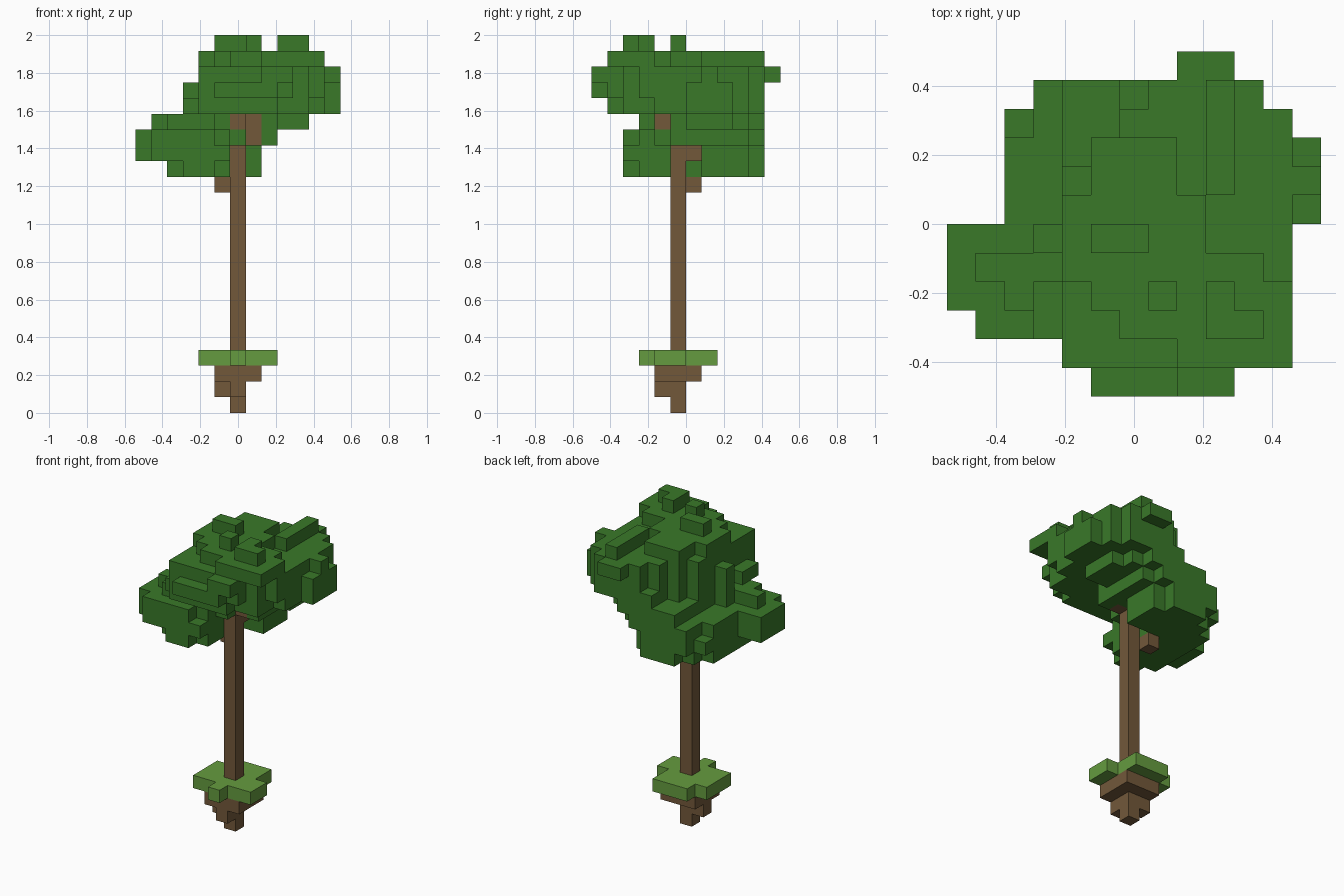
import bpy, bmesh
from mathutils import Vector

UNIT = 1 / 12  # edge of one block

default_cube = bpy.data.objects.get("Cube")
if default_cube:
    bpy.data.objects.remove(default_cube, do_unlink=True)


def make_material(name, red, green, blue):
    material = bpy.data.materials.new(name)
    material.use_nodes = True
    colour = (red, green, blue, 1)
    material.diffuse_color = colour
    for node in material.node_tree.nodes:
        if node.type == "BSDF_PRINCIPLED":
            node.inputs["Base Color"].default_value = colour
            node.inputs["Roughness"].default_value = 0.9
    return material


def fill(boxes):
    """Collect the grid cells in inclusive x, y, z ranges."""
    cells = set()
    for x_low, x_high, y_low, y_high, z_low, z_high in boxes:
        for x in range(x_low, x_high + 1):
            for y in range(y_low, y_high + 1):
                for z in range(z_low, z_high + 1):
                    cells.add((x, y, z))
    return cells


def build_blocks(name, cells, material):
    """Skin a set of grid cells with only its outer faces."""
    bm = bmesh.new()
    for cell in sorted(cells):
        centre = Vector(cell) + Vector((0, 0.5, 0.5))
        for axis in range(3):
            for sign in (-1, 1):
                normal, side, up = Vector(), Vector(), Vector()
                normal[axis] = sign
                side[(axis + 1) % 3] = sign
                up[(axis + 2) % 3] = 1
                neighbour = tuple(int(c + n) for c, n in zip(cell, normal))
                if neighbour in cells:
                    continue
                corners = (-side - up, side - up, side + up, up - side)
                bm.faces.new([bm.verts.new((centre + (normal + corner) / 2) * UNIT)
                              for corner in corners])
    bmesh.ops.remove_doubles(bm, verts=bm.verts[:], dist=UNIT / 100)
    bmesh.ops.dissolve_limit(bm, angle_limit=0.01, verts=bm.verts[:], edges=bm.edges[:])
    mesh = bpy.data.meshes.new(name)
    bm.to_mesh(mesh)
    bm.free()
    mesh.materials.append(material)
    obj = bpy.data.objects.new(name, mesh)
    bpy.context.collection.objects.link(obj)
    return obj


bark = make_material("bark brown", 0.17, 0.098, 0.042)
grass = make_material("grass green", 0.13, 0.33, 0.05)
leaves = make_material("leaf green", 0.041, 0.19, 0.022)

# Roots hanging below the grass
roots = fill([
    (0, 0, -1, -1, 0, 2),
    (-1, 0, -1, -1, 1, 1),
    (0, 0, -2, -2, 1, 1),
    (-1, 1, -2, 0, 2, 2),
])
build_blocks("roots", roots, bark)

# Grass patch around the trunk foot
patch = fill([
    (-1, 1, -2, 0, 3, 3),
    (0, 0, -3, -3, 3, 3),
    (0, 1, 1, 1, 3, 3),
    (-1, -1, 1, 1, 3, 3),
    (2, 2, -2, -1, 3, 3),
    (-2, -2, -2, 0, 3, 3),
])
build_blocks("grass_patch", patch - fill([(0, 0, -1, -1, 3, 3)]), grass)

# Trunk with short branches
trunk = fill([
    (0, 0, -1, -1, 3, 16),
    (-1, -1, 0, 0, 14, 14),
    (0, 0, 0, 0, 16, 16),
    (1, 1, -1, -1, 17, 18),
    (0, 0, -2, -2, 18, 18),
])
build_blocks("trunk", trunk, bark)

# Lower crown, leaning to one side
lower_crown = fill([
    (-3, -2, -4, -4, 15, 17),
    (-5, -1, -4, -4, 16, 16),
    (-5, -2, -4, -4, 17, 17),
    (-4, -1, -3, 0, 15, 17),
    (-6, -5, -3, -1, 16, 17),
    (-4, 1, 1, 2, 15, 17),
    (-3, 1, 3, 3, 15, 17),
    (-2, 0, 4, 4, 15, 15),
    (-3, 0, 4, 4, 16, 17),
    (-4, -4, 3, 3, 16, 16),
    (0, 0, -2, 0, 17, 17),
    (2, 2, -1, -1, 17, 17),
    (1, 2, 0, 3, 17, 17),
    (1, 1, 4, 4, 17, 17),
])

# Middle step that joins the two crowns
middle_crown = fill([
    (-4, -2, -3, -3, 18, 18),
    (-5, -1, -2, -2, 18, 18),
    (-3, 2, -1, -1, 18, 18),
    (-2, 4, 0, 2, 18, 18),
    (-2, 3, 3, 3, 18, 18),
    (-2, 2, 4, 4, 18, 18),
])

# Upper crown, wide and stepped
upper_crown = fill([
    (-2, 2, -5, -5, 19, 19),
    (-2, 3, -5, -5, 20, 21),
    (-2, 4, -4, -4, 19, 21),
    (-2, 4, -3, -3, 19, 21),
    (5, 5, -3, -3, 20, 21),
    (-2, 5, -2, 0, 19, 21),
    (-3, -3, -4, -3, 19, 19),
    (-3, -3, -1, -1, 19, 20),
    (-1, 5, 1, 2, 19, 21),
    (-2, -2, 1, 1, 19, 21),
    (6, 6, 0, 2, 19, 20),
    (6, 6, 1, 1, 21, 21),
    (0, 5, 3, 3, 19, 21),
    (0, 4, 4, 4, 19, 19),
    (1, 4, 4, 4, 20, 21),
    (2, 3, 5, 5, 21, 21),
    (-1, 2, -6, -6, 20, 20),
    (2, 3, -6, -6, 21, 21),
])

# Flat crown top with loose tufts
crown_top = fill([
    (-1, 1, 1, 2, 22, 22),
    (-2, 2, -1, 0, 22, 22),
    (-2, 4, -2, -2, 22, 22),
    (-1, 5, -3, -3, 22, 22),
    (0, 5, -4, -4, 22, 22),
    (2, 5, -5, -5, 22, 22),
    (3, 3, 1, 4, 22, 22),
    (-1, 0, -1, -1, 23, 23),
    (1, 1, -3, -3, 23, 23),
    (3, 3, -4, -3, 23, 23),
    (4, 4, -4, -4, 23, 23),
])
crown = lower_crown | middle_crown | upper_crown | crown_top
build_blocks("leaf_crown", crown - trunk, leaves)
